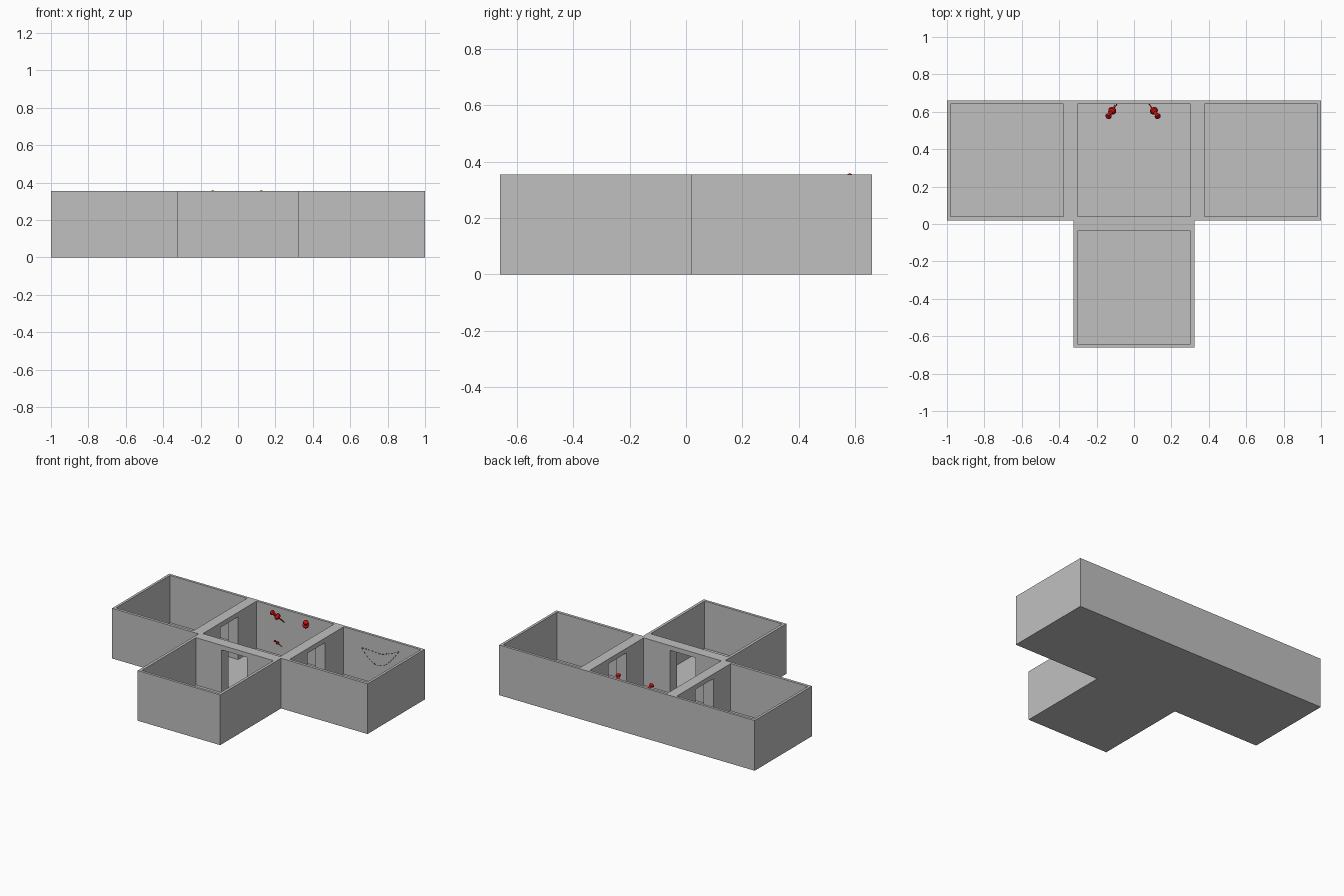
import bpy, bmesh, math
from mathutils import Vector

if "Cube" in bpy.data.objects:
    bpy.data.objects.remove(bpy.data.objects["Cube"])


def material(name, rgb):
    m = bpy.data.materials.new(name)
    m.diffuse_color = (*rgb, 1)
    m.use_nodes = True
    m.node_tree.nodes["Principled BSDF"].inputs["Base Color"].default_value = m.diffuse_color
    return m


GREY = material("wall_grey", (0.53, 0.53, 0.53))
RED = material("pin_red", (0.6, 0.005, 0.005))
DARK = material("chip_dark_grey", (0.06, 0.06, 0.06))


def finish(bm, name, mat):
    bmesh.ops.recalc_face_normals(bm, faces=bm.faces)
    me = bpy.data.meshes.new(name)
    bm.to_mesh(me)
    bm.free()
    me.materials.append(mat)
    ob = bpy.data.objects.new(name, me)
    bpy.context.collection.objects.link(ob)
    return ob


def box(name, x0, x1, y0, y1, z0, z1, mat):
    bm = bmesh.new()
    bmesh.ops.create_cube(bm, size=1)
    for v in bm.verts:
        v.co = ((x0 + x1) / 2 + v.co.x * (x1 - x0),
                (y0 + y1) / 2 + v.co.y * (y1 - y0),
                (z0 + z1) / 2 + v.co.z * (z1 - z0))
    return finish(bm, name, mat)


H, FLOOR, DOOR = 0.355, 0.02, 0.322

# T-shaped solid block
outline = [(-1, 0.02), (-0.323, 0.02), (-0.323, -0.66), (0.323, -0.66),
           (0.323, 0.02), (1, 0.02), (1, 0.66), (-1, 0.66)]
bm = bmesh.new()
base = bm.faces.new([bm.verts.new((x, y, 0)) for x, y in outline])
ext = bmesh.ops.extrude_face_region(bm, geom=[base])
for v in ext["geom"]:
    if isinstance(v, bmesh.types.BMVert):
        v.co.z = H
house = finish(bm, "room_walls", GREY)

# Rooms open to the sky, then doorways through the thick inner walls
cuts = [(-0.982, -0.378, 0.04, 0.642, FLOOR, 0.5),
        (-0.303, 0.303, 0.04, 0.642, FLOOR, 0.5),
        (0.378, 0.982, 0.04, 0.642, FLOOR, 0.5),
        (-0.303, 0.303, -0.642, -0.037, FLOOR, 0.5),
        (-0.40, -0.28, 0.235, 0.435, FLOOR, DOOR),
        (0.28, 0.40, 0.235, 0.435, FLOOR, DOOR),
        (-0.102, 0.098, -0.06, 0.06, FLOOR, DOOR)]
bpy.context.view_layer.objects.active = house
house.select_set(True)
for c in cuts:
    cutter = box("cutter", *c, GREY)
    cutter.hide_render = True
    mod = house.modifiers.new("cut", 'BOOLEAN')
    mod.operation = 'DIFFERENCE'
    mod.solver = 'EXACT'
    mod.object = cutter
    bpy.ops.object.modifier_apply(modifier=mod.name)
    bpy.data.objects.remove(cutter)


# Push pins: lathed profile (radius, distance from head)
PIN = [(0, 0), (0.014, 0.001), (0.017, 0.006), (0.016, 0.012), (0.010, 0.018),
       (0.009, 0.042), (0.013, 0.047), (0.021, 0.052), (0.022, 0.060),
       (0.018, 0.068), (0.003, 0.072), (0.003, 0.140), (0, 0.146)]


def pin(name, head, axis, s=1.0, n=16):
    rot = Vector((0, 0, 1)).rotation_difference(Vector(axis))
    bm = bmesh.new()
    rings = []
    for r, d in PIN:
        count = n if r else 1
        rings.append([bm.verts.new(Vector(head) + rot @ Vector(
            (s * r * math.cos(2 * math.pi * i / n),
             s * r * math.sin(2 * math.pi * i / n), s * d))) for i in range(count)])
    for a, b in zip(rings, rings[1:]):
        for i in range(n):
            j = (i + 1) % n
            quad = [a[i % len(a)], a[j % len(a)], b[j % len(b)], b[i % len(b)]]
            bm.faces.new(list(dict.fromkeys(quad)))
    ob = finish(bm, name, RED)
    bpy.ops.object.select_all(action='DESELECT')
    ob.select_set(True)
    bpy.context.view_layer.objects.active = ob
    bpy.ops.object.shade_smooth_by_angle(angle=math.radians(40))


pin("left_pin", (-0.140, 0.572, 0.349), (0.41, 0.58, -0.70))
pin("right_pin", (0.130, 0.572, 0.349), (-0.41, 0.58, -0.70))
pin("small_low_pin", (-0.132, 0.596, 0.138), (0.41, 0.58, -0.70), 0.5)

# Ragged outline of flat chips on the back wall of the right room
path = [(0.515, 0.245), (0.57, 0.185), (0.63, 0.15), (0.705, 0.17), (0.755, 0.22),
        (0.815, 0.295), (0.745, 0.262), (0.673, 0.237), (0.59, 0.243), (0.515, 0.245)]
bm = bmesh.new()
for k, ((xa, za), (xb, zb)) in enumerate(zip(path, path[1:])):
    for i in range(3):
        t = (i + 0.2) / 3
        u = (i + 0.8) / 3
        w = 0.002 + 0.001 * ((i + k) % 2)
        a = Vector((xa + (xb - xa) * t, 0.6408, za + (zb - za) * t))
        b = Vector((xa + (xb - xa) * u, 0.6408, za + (zb - za) * u))
        side = Vector((-(b - a).z, 0, (b - a).x)).normalized() * w
        f = bm.faces.new([bm.verts.new(p) for p in (a - side, b - side, b + side, a + side)])
        e = bmesh.ops.extrude_face_region(bm, geom=[f])
        for v in e["geom"]:
            if isinstance(v, bmesh.types.BMVert):
                v.co.y += 0.0016
finish(bm, "wall_chips", DARK)
